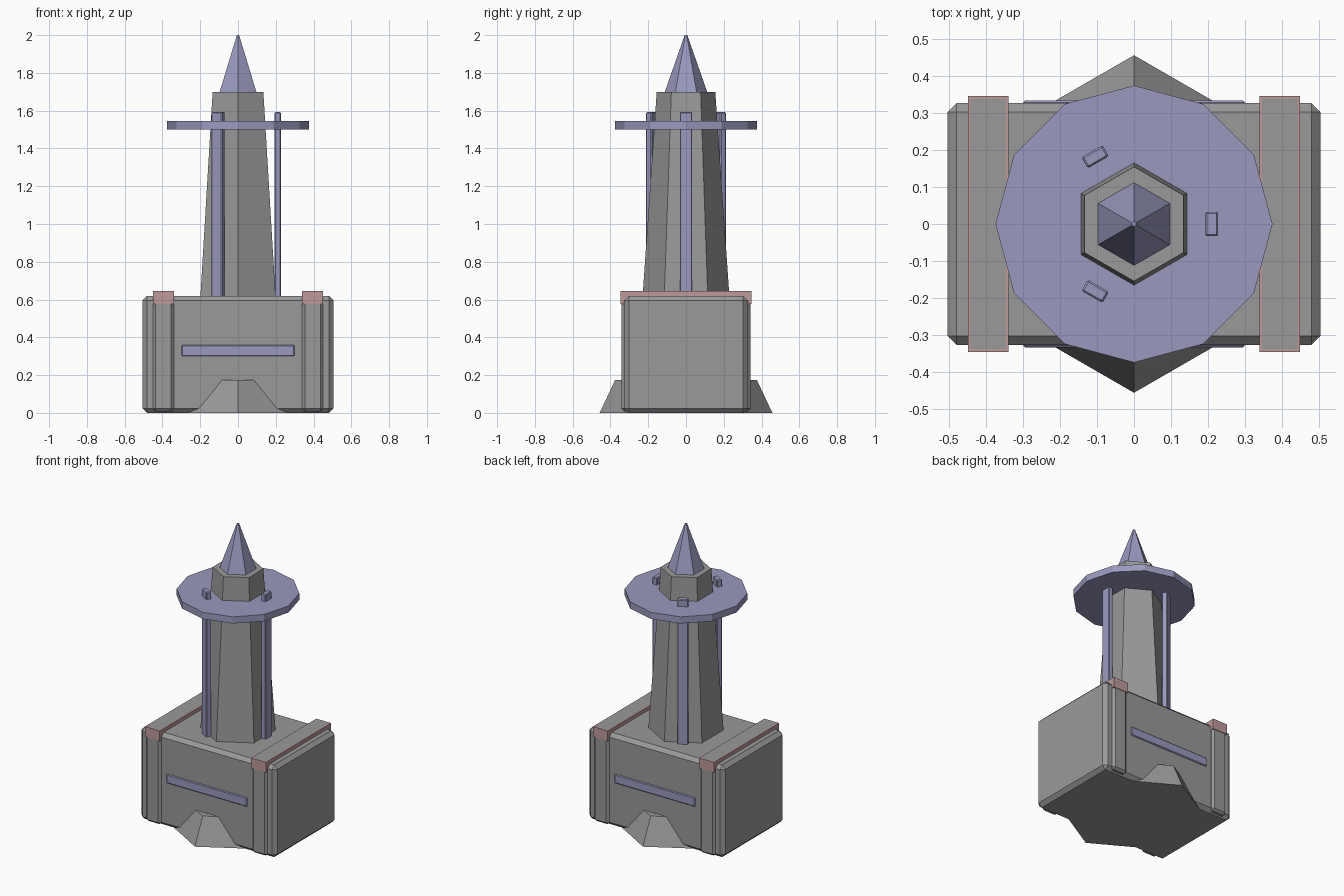
import bpy, bmesh, math
from mathutils import Matrix

old = bpy.data.objects.get("Cube")
if old:
    bpy.data.objects.remove(old, do_unlink=True)


def material(name, rgb):
    m = bpy.data.materials.new(name)
    m.use_nodes = True
    m.diffuse_color = (*rgb, 1)
    m.node_tree.nodes["Principled BSDF"].inputs["Base Color"].default_value = (*rgb, 1)
    return m


STONE = material("grey stone", (0.32, 0.32, 0.32))
VIOLET = material("dusty violet", (0.32, 0.32, 0.52))
ROSE = material("dusty rose", (0.52, 0.32, 0.32))


def finish(name, bm, mat):
    mesh = bpy.data.meshes.new(name)
    bm.to_mesh(mesh)
    bm.free()
    mesh.materials.append(mat)
    ob = bpy.data.objects.new(name, mesh)
    bpy.context.collection.objects.link(ob)
    return ob


def box(name, low, high, mat, chamfer=0.0, turn=0.0):
    """Chamfered block between two corners, then turned about the z axis."""
    bm = bmesh.new()
    bmesh.ops.create_cube(bm, size=1)
    for v in bm.verts:
        v.co = [a + (c + 0.5) * (b - a) for a, b, c in zip(low, high, v.co)]
    if chamfer:
        bmesh.ops.bevel(bm, geom=bm.edges[:], offset=chamfer, segments=1,
                        affect='EDGES')
    bmesh.ops.rotate(bm, verts=bm.verts, matrix=Matrix.Rotation(turn, 3, 'Z'))
    return finish(name, bm, mat)


def frustum(name, sides, r1, r2, z1, z2, mat):
    """Tapered prism with a corner on the y axis."""
    bm = bmesh.new()
    bmesh.ops.create_cone(bm, cap_ends=True, segments=sides, radius1=r1,
                          radius2=r2, depth=z2 - z1,
                          matrix=Matrix.Translation((0, 0, (z1 + z2) / 2)))
    return finish(name, bm, mat)


# Base block and the hexagonal foot that shows at front and back
box("base_block", (-0.505, -0.327, 0), (0.505, 0.327, 0.62), STONE, 0.024)
frustum("base_foot", 6, 0.457, 0.375, 0, 0.175, STONE)

# Pilaster bands with rose caps at both ends of the base
for side, sx in (("left", 1), ("right", -1)):
    x1, x2 = sorted((sx * 0.34, sx * 0.45))
    box(side + "_band", (x1, -0.342, 0.008), (x2, 0.342, 0.6), STONE, 0.014)
    cap = box(side + "_cap", (x1, -0.346, 0.576), (x2, 0.346, 0.645), ROSE)
    cap.data.materials.append(STONE)
    bm = bmesh.new()
    bm.from_mesh(cap.data)
    bm.normal_update()
    top = [f for f in bm.faces if f.normal.z > 0.9]
    bmesh.ops.inset_region(bm, faces=top, thickness=0.01)
    for f in top:
        f.material_index = 1
    bm.to_mesh(cap.data)
    bm.free()

# Trim strips on the front and back of the base
for side, sy in (("front", -1), ("back", 1)):
    y1, y2 = sorted((sy * 0.31, sy * 0.334))
    box(side + "_strip", (-0.3, y1, 0.3), (0.3, y2, 0.36), VIOLET, 0.005)

# Tower, spire and ring platform
frustum("tower", 6, 0.231, 0.155, 0.6, 1.7, STONE)
frustum("spire", 6, 0.112, 0.007, 1.7, 2.0, VIOLET)
frustum("ring_platform", 12, 0.375, 0.375, 1.5, 1.545, VIOLET)

# Three upright rails around the tower
for i in range(3):
    box(f"rail_{i + 1}", (0.193, -0.033, 0.6), (0.228, 0.033, 1.592), VIOLET,
        0.005, math.radians(120 * i))
